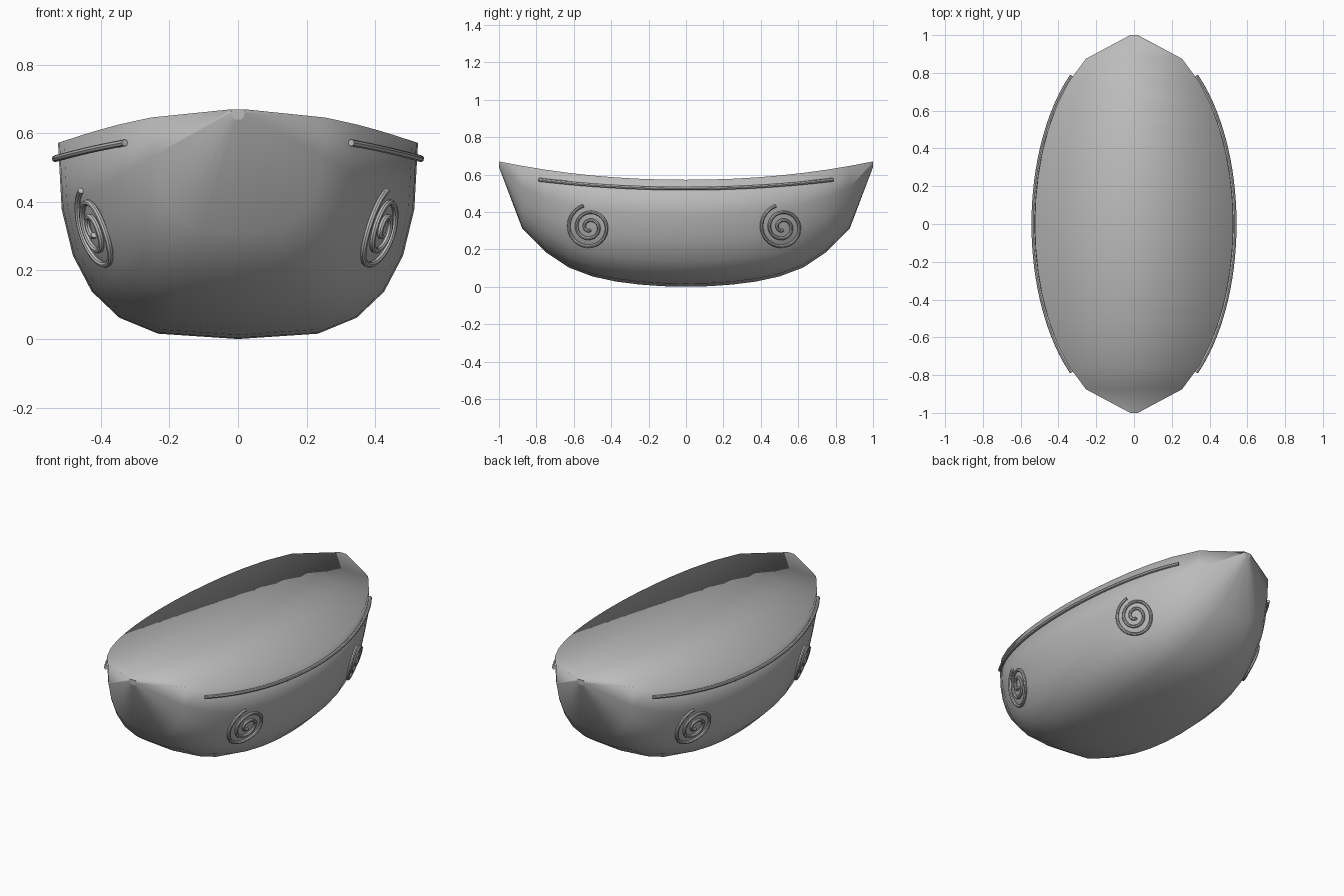
import bpy, bmesh, math

if "Cube" in bpy.data.objects:
    bpy.data.objects.remove(bpy.data.objects["Cube"])

grey = bpy.data.materials.new("light grey")
grey.diffuse_color = (0.5, 0.5, 0.5, 1)
grey.use_nodes = True
grey.node_tree.nodes["Principled BSDF"].inputs["Base Color"].default_value = grey.diffuse_color

# Keel height at every eighth of the half length
KEEL = [0.0, 0.003, 0.012, 0.028, 0.055, 0.102, 0.185, 0.31, 0.64]


def keel(y):
    t = min(abs(y), 0.9999) * 8
    i = int(t)
    return KEEL[i] + (KEEL[i + 1] - KEEL[i]) * (t - i)


def sheer(y):
    return 0.572 + 0.098 * abs(y) ** 2.1


def half_width(y):
    return max(0.525 * math.sqrt(max(0, 1 - y * y)), 0.02)


def side_x(y, z):
    """Half width of the hull at a given length and height."""
    f = min(max((z - keel(y)) / (sheer(y) - keel(y)), 0), 1)
    c = (1 - f) ** 1.25
    return half_width(y) * math.sqrt(1 - c * c) ** 0.6


# Hull: rounded sections lofted bow to stern, closed by a deck
bm = bmesh.new()
rings = []
for i in range(-8, 9):
    y = i / 8
    ring = []
    for j in range(-6, 7):
        a = math.radians(15 * j)
        x = math.copysign(abs(math.sin(a)) ** 0.6, j) * half_width(y)
        if j == 0:
            x = 0
        z = sheer(y) - (sheer(y) - keel(y)) * max(math.cos(a), 0) ** 0.8
        ring.append(bm.verts.new((x, y, z)))
    rings.append(ring)
for a, b in zip(rings, rings[1:]):
    for j in range(13):
        k = (j + 1) % 13
        bm.faces.new((a[j], a[k], b[k], b[j]))
caps = [bm.faces.new(rings[0]), bm.faces.new(rings[-1])]
bmesh.ops.recalc_face_normals(bm, faces=bm.faces)
for f in bm.faces:
    f.smooth = f not in caps
mesh = bpy.data.meshes.new("hull")
bm.to_mesh(mesh)
bm.free()
hull = bpy.data.objects.new("hull", mesh)
mesh.materials.append(grey)
bpy.context.collection.objects.link(hull)


def tube(name, points, radius):
    """Round capped tube along a path, turned into a mesh."""
    cu = bpy.data.curves.new(name, 'CURVE')
    cu.dimensions = '3D'
    cu.bevel_depth = radius
    cu.bevel_resolution = 2
    cu.use_fill_caps = True
    sp = cu.splines.new('POLY')
    sp.points.add(len(points) - 1)
    for p, co in zip(sp.points, points):
        p.co = (*co, 1)
    cu.materials.append(grey)
    ob = bpy.data.objects.new(name, cu)
    bpy.context.collection.objects.link(ob)
    bpy.ops.object.select_all(action='DESELECT')
    ob.select_set(True)
    bpy.context.view_layer.objects.active = ob
    bpy.ops.object.convert(target='MESH')
    bpy.ops.object.shade_smooth_by_angle(angle=math.radians(40))


# The left side is the right side turned half way round
for side, s in (("right", 1), ("left", -1)):
    # Rubbing rail below the gunwale
    rail = []
    for i in range(33):
        y = -0.785 + 1.57 * i / 32
        rail.append((s * 0.533 * math.sqrt(1 - y * y), s * y, 0.526 + 0.075 * y * y))
    tube(side + "_rail", rail, 0.01)

    # Spiral ornaments lying on the hull side
    for end, cy in (("front", -0.515), ("back", 0.515)):
        spiral = []
        for i in range(81):
            t = i / 80
            r = 0.015 + 0.105 * t
            a = math.radians(107 + 900 * (1 - t))
            y, z = cy + r * math.cos(a), 0.318 + r * math.sin(a)
            spiral.append((s * (side_x(y, z) + 0.004), s * y, z))
        tube(f"{side}_{end}_spiral", spiral, 0.009)
